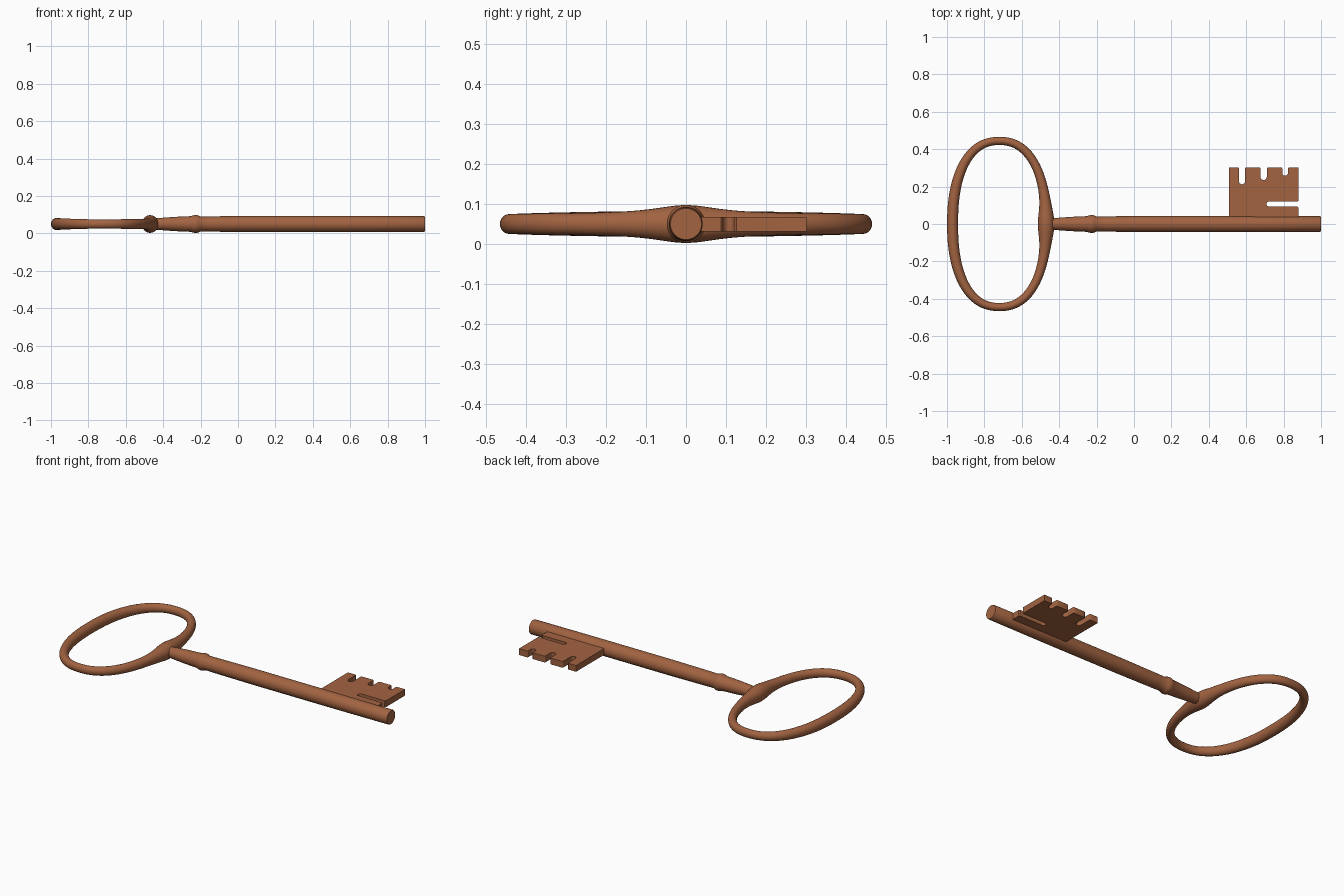
import bpy, bmesh, math
from mathutils import Vector

if "Cube" in bpy.data.objects:
    bpy.data.objects.remove(bpy.data.objects["Cube"])

Z = 0.05  # height of the key's centre plane

mat = bpy.data.materials.new("copper brown")
mat.diffuse_color = (0.36, 0.125, 0.053, 1)
mat.use_nodes = True
mat.node_tree.nodes["Principled BSDF"].inputs["Base Color"].default_value = mat.diffuse_color


def finish(name, bm, angle=35):
    bmesh.ops.recalc_face_normals(bm, faces=bm.faces)
    me = bpy.data.meshes.new(name)
    bm.to_mesh(me)
    bm.free()
    ob = bpy.data.objects.new(name, me)
    bpy.context.collection.objects.link(ob)
    me.materials.append(mat)
    bpy.ops.object.select_all(action='DESELECT')
    ob.select_set(True)
    bpy.context.view_layer.objects.active = ob
    bpy.ops.object.shade_smooth_by_angle(angle=math.radians(angle))
    return ob


def bridge(bm, a, b):
    n = len(a)
    for i in range(n):
        bm.faces.new((a[i], a[(i + 1) % n], b[(i + 1) % n], b[i]))


# Bow: oval ring whose tube swells where it meets the shank
def bow_point(t):
    c, s, p = math.cos(t), math.sin(t), 2.3
    r = (abs(c) ** p + abs(s) ** p) ** (-1 / p)
    return Vector((-0.72 + 0.25 * r * c, 0.444 * r * s, Z))


bm = bmesh.new()
rings = []
N, M = 128, 24
for i in range(N):
    t = 2 * math.pi * i / N
    pos = bow_point(t)
    tangent = (bow_point(t + 0.01) - bow_point(t - 0.01)).normalized()
    out = Vector((tangent.y, -tangent.x, 0))
    c = math.cos(t)
    if c > 0:
        swell = 0.023 * min(1, c * 2) / (1 + (pos.y / 0.1) ** 2)
    else:
        swell = 0.008 * c ** 2
    ring = []
    for j in range(M):
        a = 2 * math.pi * j / M
        ring.append(bm.verts.new(pos + out * math.cos(a) * (0.0215 + swell)
                                 + Vector((0, 0, math.sin(a) * (0.0245 + swell)))))
    rings.append(ring)
for i in range(N):
    bridge(bm, rings[i], rings[(i + 1) % N])
finish("bow", bm, 60)

# Shank: turned profile (x, radius) with a collar near the bow
profile = [(-0.47, 0.029), (-0.42, 0.032), (-0.34, 0.038), (-0.25, 0.042),
           (-0.243, 0.045), (-0.232, 0.048), (-0.22, 0.048), (-0.209, 0.045),
           (-0.20, 0.040), (-0.15, 0.041), (0.1, 0.043), (0.6, 0.043),
           (0.995, 0.0415), (1.0, 0.039)]
bm = bmesh.new()
rings = []
for x, r in profile:
    rings.append([bm.verts.new((x, r * math.cos(2 * math.pi * k / 40),
                                Z + r * math.sin(2 * math.pi * k / 40)))
                  for k in range(40)])
for a, b in zip(rings, rings[1:]):
    bridge(bm, a, b)
bm.faces.new(rings[0])
bm.faces.new(rings[-1])
finish("shank", bm)


# Bit: flat plate with round-bottomed notches and a side slot
def arc(cx, cy, r, a0, a1, n=8):
    return [(cx + r * math.cos(math.radians(a0 + (a1 - a0) * k / n)),
             cy + r * math.sin(math.radians(a0 + (a1 - a0) * k / n))) for k in range(n + 1)]


X0, X1, TOP, e = 0.507, 0.88, 0.302, 0.006
outline = [(X0, 0.0), (X0, TOP)]
for left, right, bottom in ((0.561, 0.594, 0.212), (0.676, 0.71, 0.235), (0.793, 0.823, 0.258)):
    r = (right - left) / 2
    outline += arc(left - e, TOP - e, e, 90, 0, 3)
    outline += arc((left + right) / 2, bottom + r, r, 180, 360)
    outline += arc(right + e, TOP - e, e, 180, 90, 3)
outline += [(X1, TOP), (X1, 0.12 + e), (X1 - e, 0.12)]
outline += arc(0.722, 0.1065, 0.0135, 90, 270)
outline += [(X1 - e, 0.093), (X1, 0.093 - e), (X1, 0.0)]
bm = bmesh.new()
low = [bm.verts.new((x, y, 0.031)) for x, y in outline]
high = [bm.verts.new((x, y, 0.068)) for x, y in outline]
bridge(bm, low, high)
bm.faces.new(low)
bm.faces.new(high)
finish("bit", bm)
